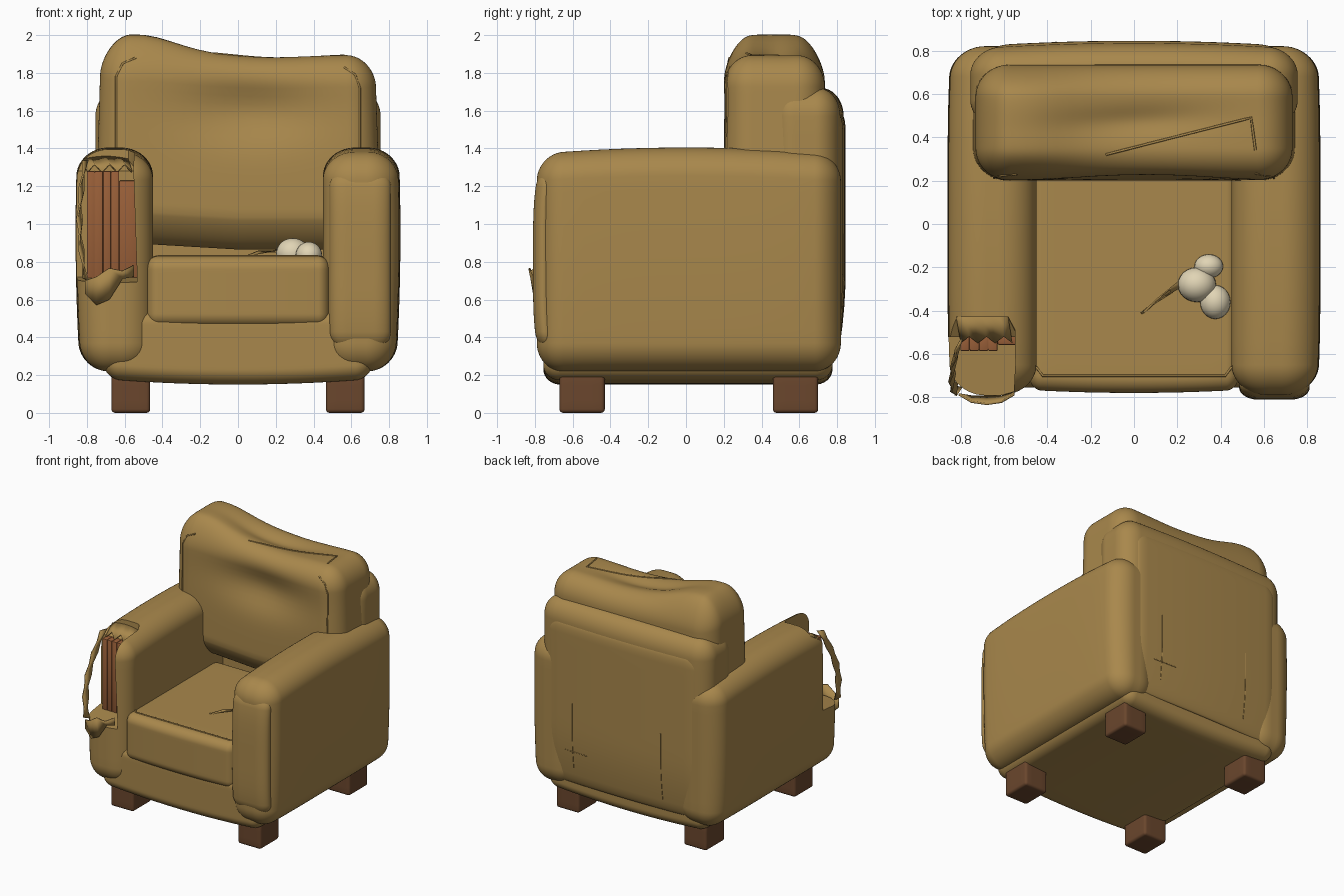
import bpy, bmesh, math
from mathutils import Vector
from mathutils.bvhtree import BVHTree

if "Cube" in bpy.data.objects:
    bpy.data.objects.remove(bpy.data.objects["Cube"])


def material(name, rgb):
    m = bpy.data.materials.new(name)
    m.diffuse_color = (*rgb, 1)
    m.use_nodes = True
    m.node_tree.nodes["Principled BSDF"].inputs["Base Color"].default_value = m.diffuse_color
    return m


FABRIC = material("tan_fabric", (0.395, 0.245, 0.072))
LEG = material("dark_wood", (0.145, 0.062, 0.026))
WOOD = material("frame_wood", (0.32, 0.115, 0.04))
CREAM = material("cream_stuffing", (0.75, 0.66, 0.46))


def smooth(ob, angle=40):
    bpy.ops.object.select_all(action='DESELECT')
    ob.select_set(True)
    bpy.context.view_layer.objects.active = ob
    bpy.ops.object.shade_smooth_by_angle(angle=math.radians(angle))


def finish(name, bm, mat, angle=40):
    bmesh.ops.recalc_face_normals(bm, faces=bm.faces)
    me = bpy.data.meshes.new(name)
    bm.to_mesh(me)
    bm.free()
    ob = bpy.data.objects.new(name, me)
    bpy.context.collection.objects.link(ob)
    me.materials.append(mat)
    smooth(ob, angle)
    return ob


def soft_box(name, lo, hi, r, mat, deform=None, cuts=23):
    """Box with elliptical rounded edges and an optional deformation."""
    bm = bmesh.new()
    bmesh.ops.create_cube(bm, size=2)
    bmesh.ops.subdivide_edges(bm, edges=bm.edges[:], cuts=cuts, use_grid_fill=True)
    for v in bm.verts:
        core, d = Vector(), Vector()
        for i, u in enumerate(v.co):
            half, mid = (hi[i] - lo[i]) / 2, (hi[i] + lo[i]) / 2
            core[i] = mid + max(-1, min(1, u * 2)) * (half - r[i])
            t = max(0, abs(u) - 0.5) * 2
            d[i] = math.copysign(math.tan(t * math.pi / 4), u)
        d.normalize()
        v.co = core + Vector([d[i] * r[i] for i in range(3)])
        if deform:
            v.co = deform(v.co)
    return finish(name, bm, mat)


def piping(name, ob, pts, direction, radius=0.006):
    """Thin cord following points dropped onto a surface along a direction."""
    tree = BVHTree.FromPolygons([v.co for v in ob.data.vertices], [p.vertices for p in ob.data.polygons])
    d = Vector(direction)
    dense = []
    for a, b in zip(pts, pts[1:]):
        n = max(1, int((Vector(b) - Vector(a)).length / 0.04))
        dense += [Vector(a).lerp(Vector(b), k / n) for k in range(n)]
    dense.append(Vector(pts[-1]))
    hits = [tree.ray_cast(p - d * 3, d)[0] for p in dense]
    hits = [h for h in hits if h is not None]
    cu = bpy.data.curves.new(name, 'CURVE')
    cu.dimensions = '3D'
    cu.bevel_depth = radius
    cu.bevel_resolution = 1
    cu.use_fill_caps = True
    sp = cu.splines.new('POLY')
    sp.points.add(len(hits) - 1)
    for p, h in zip(sp.points, hits):
        p.co = (*h, 1)
    cu.materials.append(FABRIC)
    bpy.context.collection.objects.link(bpy.data.objects.new(name, cu))


def flap(name, edge_a, edge_b):
    """Torn cloth sheet between two ragged edges."""
    bm = bmesh.new()
    a = [bm.verts.new(p) for p in edge_a]
    b = [bm.verts.new(p) for p in edge_b]
    for i in range(len(a) - 1):
        bm.faces.new((a[i], a[i + 1], b[i + 1], b[i]))
    ob = finish(name, bm, FABRIC, 20)
    ob.modifiers.new("thickness", 'SOLIDIFY').thickness = 0.01


# Legs
for side in (-1, 1):
    for y0, y1, label in ((-0.67, -0.43, "front"), (0.46, 0.70, "back")):
        x0, x1 = sorted((side * 0.465, side * 0.67))
        soft_box(f"{label}_leg", (x0, y0, 0.0), (x1, y1, 0.21), (0.02, 0.02, 0.02), LEG, cuts=7)

# Base and seat cushion
soft_box("base", (-0.71, -0.755, 0.15), (0.71, 0.775, 0.55), (0.09, 0.09, 0.08), FABRIC,
         lambda p: Vector((p.x, p.y, p.z + (0.03 * (p.x / 0.71) ** 2 if p.z < 0.3 else 0))))
seat = soft_box("seat_cushion", (-0.485, -0.765, 0.455), (0.485, 0.40, 0.83), (0.06, 0.07, 0.07), FABRIC,
                lambda p: Vector((p.x, p.y - 0.014 * (1 - (p.x / 0.485) ** 2) * (p.y < 0), p.z)))
piping("seat_piping", seat, [(-0.45, -0.66, 0), (-0.42, -0.70, 0), (0.42, -0.70, 0), (0.45, -0.66, 0)], (0, 0, -1))


# Arms, gently swollen toward the top
def arm_shape(p):
    q = p.copy()
    outer = max(0, (abs(p.x) - 0.65) / 0.21)
    q.x -= math.copysign(0.025 * outer * abs((p.z - 0.95) / 0.75) ** 2, p.x)
    q.x -= math.copysign(0.015 * outer * (p.y / 0.8) ** 4, p.x)
    q.z -= 0.035 * (p.y / 0.8) ** 2 * max(0, (p.z - 0.8) / 0.6)
    return q


arms = {}
for side, label in ((-1, "left"), (1, "right")):
    x0, x1 = sorted((side * 0.45, side * 0.86))
    arms[side] = soft_box(label + "_arm", (x0, -0.79, 0.22), (x1, 0.82, 1.405),
                          (0.17, 0.14, 0.15), FABRIC, arm_shape)
soft_box("right_arm_front_panel", (0.485, -0.81, 0.34), (0.81, -0.70, 1.285), (0.09, 0.055, 0.09), FABRIC,
         lambda p: p + Vector((0, 0.03 * ((p.z - 0.8) / 0.48) ** 4, 0)))

# Torn opening in the front outer corner of the left arm
bm = bmesh.new()
side_profile = [(-1, 0.66), (-0.8, 0.69), (-0.52, 0.72), (-0.52, 1.28), (-0.43, 1.34), (-0.42, 1.6), (-1, 1.6)]
f = bm.faces.new([bm.verts.new((-1, y, z)) for y, z in side_profile])
ext = bmesh.ops.extrude_face_region(bm, geom=[f])['geom']
for v in ext:
    if isinstance(v, bmesh.types.BMVert):
        v.co.x += 0.42 if v.co.z > 1.3 else 0.465
bmesh.ops.triangulate(bm, faces=bm.faces)
cutter = finish("tear_cutter", bm, FABRIC)
cutter.hide_render = True
arm = arms[-1]
mod = arm.modifiers.new("tear", 'BOOLEAN')
mod.object, mod.operation, mod.solver = cutter, 'DIFFERENCE', 'EXACT'
bpy.context.view_layer.objects.active = arm
bpy.ops.object.modifier_apply(modifier=mod.name)
bpy.data.objects.remove(cutter)
smooth(arm)

# Exposed wooden frame: narrow slats and a set-back board
for i in range(4):
    x = -0.80 + i * 0.043
    soft_box("frame_slat", (x, -0.585, 0.68), (x + 0.041, -0.50, 1.28), (0.003,) * 3, WOOD, cuts=3)
soft_box("frame_backing", (-0.79, -0.578, 0.68), (-0.64, -0.50, 1.275), (0.004,) * 3, WOOD, cuts=3)
soft_box("frame_board", (-0.63, -0.557, 0.70), (-0.532, -0.50, 1.23), (0.008,) * 3, WOOD, cuts=3)

# Torn cloth flaps
N = 8
arc = [math.sin(i / N * math.pi) for i in range(N + 1)]
run = [math.sin(i / N * math.pi / 2) for i in range(N + 1)]
flap("outer_flap",
     [(-0.80 - 0.03 * arc[i] - 0.012 * (i % 2), -0.53 - 0.22 * run[i], 1.34 - 0.64 * i / N) for i in range(N + 1)],
     [(-0.815 - 0.03 * arc[i] - 0.012 * ((i + 1) % 2), -0.58 - 0.21 * run[i], 1.335 - 0.62 * i / N) for i in range(N + 1)])
flap("lower_flap",
     [(-0.81, -0.79, 0.70), (-0.75, -0.825, 0.72), (-0.68, -0.835, 0.765), (-0.61, -0.825, 0.75), (-0.55, -0.79, 0.78)],
     [(-0.81, -0.79, 0.63), (-0.75, -0.80, 0.57), (-0.68, -0.80, 0.60), (-0.61, -0.80, 0.71), (-0.55, -0.78, 0.72)])
flap("upper_flap",
     [(-0.82 + 0.04 * i, -0.43, 1.345 + 0.015 * math.sin(i * 0.52)) for i in range(7)],
     [(-0.80 + 0.04 * i, -0.55 + 0.03 * (i % 2), 1.28 + 0.04 * (i % 2)) for i in range(7)])


# Back frame and rear panel share one bulge
def rear_bulge(p):
    q = p.copy()
    if p.y > 0.6:
        low = max(0, (0.75 - p.z) / 0.5)
        q.y -= 0.05 * low ** 2 + 0.02 * (p.x / 0.65) ** 2
    return q


soft_box("back_frame", (-0.755, 0.45, 0.20), (0.755, 0.835, 1.72), (0.14, 0.12, 0.15), FABRIC, rear_bulge)
rear = soft_box("rear_panel", (-0.65, 0.70, 0.28), (0.65, 0.845, 1.58), (0.09, 0.02, 0.09), FABRIC, rear_bulge)
for x, z0, z1 in ((0.43, 0.42, 0.95), (-0.36, 0.38, 0.92)):
    piping("rear_slit", rear, [(x, 0, z0), (x, 0, z1)], (0, -1, 0), 0.003)
piping("rear_cross_slit", rear, [(0.30, 0, 0.56), (0.50, 0, 0.56)], (0, -1, 0), 0.003)


# Sagging back cushion: one raised corner, a dent under the top lip, tucked lower edge
def cushion_shape(p):
    q = p.copy()
    w = max(0, min(1, (p.z - 1.2) / 0.69))
    q.z += w * 0.11 * math.exp(-((p.x + 0.55) / 0.30) ** 2 - ((p.y - 0.46) / 0.26) ** 4)
    q.z -= w * 0.012 * math.exp(-((p.x - 0.2) / 0.25) ** 2)
    q.z -= w ** 2 * 0.03 * math.exp(-(p.x / 0.35) ** 2 - ((p.y - 0.47 - 0.05 * p.x) / 0.07) ** 2)
    q.z += (1 - w) * 0.06 * max(0, -p.x) * (p.z < 1.1)
    if p.y < 0.45:
        k = (0.45 - p.y) / 0.25
        q.y += k * 0.07 * math.exp(-((p.x - 0.06) / 0.36) ** 2 - ((p.z - 1.60) / 0.16) ** 2)
        q.y += k * 0.35 * max(0, 1.04 - p.z)
    q.x *= 1.01 - 0.03 * w
    return q


cushion = soft_box("back_cushion", (-0.74, 0.20, 0.865), (0.74, 0.735, 1.895), (0.16, 0.15, 0.17), FABRIC,
                   cushion_shape, 31)
piping("cushion_piping_right", cushion, [(0.645, 0, 1.15), (0.645, 0, 1.72), (0.62, 0, 1.79), (0.56, 0, 1.83)], (0, 1, 0))
piping("cushion_piping_left", cushion, [(-0.645, 0, 1.15), (-0.645, 0, 1.78), (-0.61, 0, 1.85), (-0.54, 0, 1.88)], (0, 1, 0))
piping("cushion_tear", cushion, [(-0.13, 0.32, 0), (0.54, 0.49, 0), (0.56, 0.34, 0)], (0, 0, -1))

# Stuffing puffs and the small rip on the seat
for c, r in (((0.29, -0.28, 0.845), (0.088, 0.08, 0.08)), ((0.375, -0.36, 0.835), (0.07, 0.078, 0.07)),
             ((0.345, -0.195, 0.84), (0.066, 0.055, 0.06))):
    bm = bmesh.new()
    bmesh.ops.create_uvsphere(bm, u_segments=24, v_segments=14, radius=1)
    bmesh.ops.scale(bm, verts=bm.verts, vec=r)
    bmesh.ops.translate(bm, verts=bm.verts, vec=c)
    finish("stuffing_puff", bm, CREAM, 60)
flap("seat_rip", [(0.03, -0.41, 0.832), (0.09, -0.36, 0.84), (0.22, -0.29, 0.86)],
     [(0.04, -0.405, 0.832), (0.11, -0.34, 0.85), (0.21, -0.26, 0.85)])
